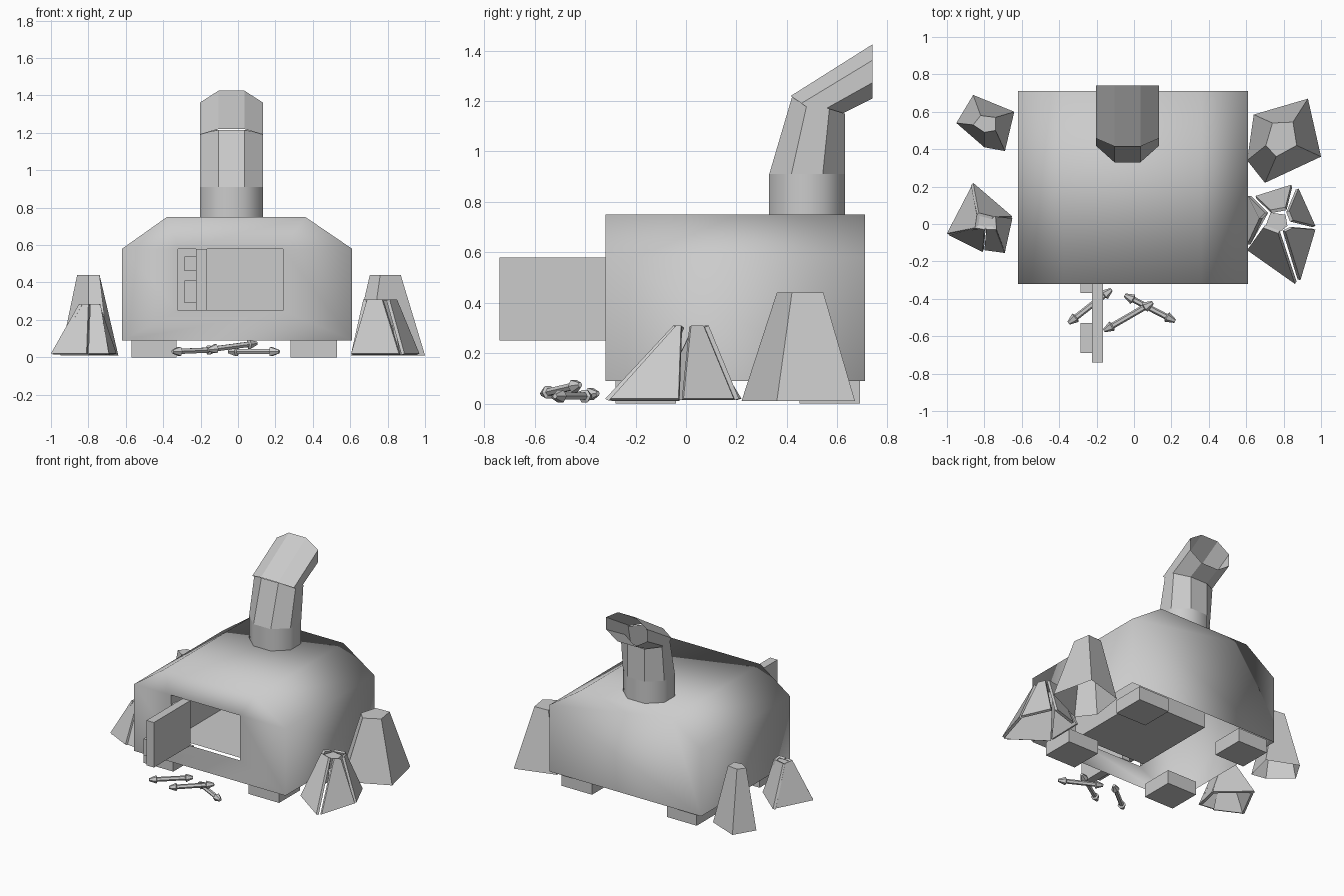
import bpy, math
from mathutils import Vector

if "Cube" in bpy.data.objects:
    bpy.data.objects.remove(bpy.data.objects["Cube"])


def mesh(name, verts, faces, smooth=False):
    me = bpy.data.meshes.new(name)
    me.from_pydata([tuple(v) for v in verts], [], faces)
    me.update()
    ob = bpy.data.objects.new(name, me)
    bpy.context.collection.objects.link(ob)
    for p in me.polygons:
        p.use_smooth = smooth
    return ob


def box(name, x0, x1, y0, y1, z0, z1):
    v = [(x, y, z) for z in (z0, z1) for y in (y0, y1) for x in (x0, x1)]
    f = [(0, 2, 3, 1), (4, 5, 7, 6), (0, 1, 5, 4),
         (1, 3, 7, 5), (3, 2, 6, 7), (2, 0, 4, 6)]
    return mesh(name, v, f)


def loft(name, rings, cap_start=False, cap_end=False, smooth=False):
    n = len(rings[0])
    verts = [p for r in rings for p in r]
    faces = []
    for k in range(len(rings) - 1):
        for i in range(n):
            j = (i + 1) % n
            faces.append((k * n + i, k * n + j, (k + 1) * n + j, (k + 1) * n + i))
    if cap_start:
        faces.append(tuple(reversed(range(n))))
    if cap_end:
        faces.append(tuple(range(len(verts) - n, len(verts))))
    return mesh(name, verts, faces, smooth)


# Stove body: six-sided profile run along y, door opening in front, open below
outer = [(-.62, .09), (.61, .09), (.61, .58), (.36, .75), (-.38, .75), (-.62, .58)]
hole = [(-.32, .25), (.24, .25), (.24, .58), (-.32, .58)]
verts = [(x, -.32, z) for x, z in outer] + [(x, .71, z) for x, z in outer]
verts += [(x, -.32, z) for x, z in hole]
faces = [(0, 1, 7 + 4, 6 + 4)]
p, q, r, s = 12, 13, 14, 15
faces = [(0, 1, q, p), (1, 2, r, q), (2, 3, r), (3, 4, s, r), (4, 5, s), (5, 0, p, s)]
faces += [((i + 1) % 6, i, i + 6, (i + 1) % 6 + 6) for i in range(1, 6)]
faces.append((11, 10, 9, 8, 7, 6))
mesh("stove_body", verts, faces, smooth=True)

# Firebox: inward-facing box behind the opening, floor set back slightly
fb = [(x, y, z) for y in (-.32, .35) for x, z in hole]
fb += [(-.32, -.285, .25), (.24, -.285, .25)]
mesh("firebox", fb, [(8, 9, 5, 4), (1, 2, 6, 5), (2, 3, 7, 6), (3, 0, 4, 7), (4, 5, 6, 7)])

# Feet
for sx, x0, x1 in (("left", -.57, -.33), ("right", .28, .53)):
    for sy, y0, y1 in (("front", -.28, -.04), ("back", .45, .69)):
        box(f"{sy}_{sx}_foot", x0, x1, y0, y1, 0.0, .10)

# Open door with hinges and handle
box("door", -.225, -.165, -.74, -.315, .25, .58)
box("upper_hinge", -.285, -.22, -.37, -.315, .46, .54)
box("lower_hinge", -.285, -.22, -.37, -.315, .29, .38)
box("door_handle", -.285, -.22, -.69, -.53, .29, .41)


# Chimney: octagonal pipe that bends backwards, open at the mouth
def octagon(front, back, cx=-.035, rx=.168):
    """Octagon whose front and back middles lie at the given (y, z)."""
    ring = []
    c = math.cos(math.pi / 8)
    for i in range(8):
        a = math.pi / 8 + i * math.pi / 4
        t = (math.sin(a) / c + 1) / 2
        ring.append((cx + rx * math.cos(a) / c,
                     front[0] + (back[0] - front[0]) * t,
                     front[1] + (back[1] - front[1]) * t))
    return ring


loft("chimney_base", [octagon((.33, .73), (.63, .73)), octagon((.33, .91), (.63, .91))], smooth=True)
loft("chimney_elbow", [octagon((.33, .91), (.63, .91)), octagon((.42, 1.215), (.63, 1.15))])
loft("chimney_mouth", [octagon((.415, 1.22), (.56, 1.12)), octagon((.74, 1.425), (.74, 1.21))])


# Tapered hollow rocks beside the stove
def rock(name, base, top, height, z0=.01):
    loft(name, [[(x, y, z0) for x, y in base], [(x, y, height) for x, y in top]], cap_end=True)


rock("back_right_rock",
     [(.93, .67), (.64, .585), (.605, .34), (.70, .22), (1.0, .36)],
     [(.85, .545), (.74, .54), (.705, .42), (.76, .36), (.87, .42)], .44)
rock("back_left_rock",
     [(-.86, .69), (-.95, .54), (-.80, .41), (-.69, .39), (-.64, .60)],
     [(-.82, .58), (-.86, .53), (-.80, .49), (-.74, .50), (-.74, .57)], .44)


# Rocks split into separate slabs, each leaning on a small cap
def split_rock(name, slabs, cap, height):
    for k, (a, b, c, d) in enumerate(slabs):
        mid = (Vector(a) + Vector(b) + Vector(c) + Vector(d)) / 4
        quad = [Vector((*a, .02)), Vector((*b, .02)), Vector((*c, height)), Vector((*d, height))]
        nrm = (quad[1] - quad[0]).cross(quad[3] - quad[0]).normalized()
        inner = [v - nrm * .018 for v in quad]
        for v in inner:
            v.z = max(v.z, .005)
        loft(f"{name}_slab_{k + 1}", [inner, quad], True, True)
    mesh(name + "_cap", [(x, y, height - .01) for x, y in cap], [tuple(range(len(cap)))])


split_rock("front_right_rock",
           [((.61, .15), (.605, -.11), (.67, .03), (.70, .06)),
            ((.84, .21), (.65, .15), (.73, .075), (.81, .09)),
            ((.97, -.01), (.88, .19), (.83, .07), (.85, .02)),
            ((.89, -.30), (.97, -.03), (.85, -.02), (.81, -.04)),
            ((.605, -.14), (.86, -.32), (.77, -.05), (.69, -.02))],
           [(.70, -.02), (.77, -.05), (.82, -.01), (.81, .05), (.73, .06)], .31)
split_rock("front_left_rock",
           [((-.65, .04), (-.86, .22), (-.83, .06), (-.75, .04)),
            ((-.87, .20), (-1.0, -.05), (-.85, -.02), (-.84, .05)),
            ((-.99, -.06), (-.81, -.15), (-.80, -.03), (-.85, -.02)),
            ((-.80, -.14), (-.69, -.155), (-.74, -.03), (-.79, -.03)),
            ((-.69, -.15), (-.65, .03), (-.74, .04), (-.735, -.03))],
           [(-.85, -.02), (-.80, -.03), (-.74, -.03), (-.75, .04), (-.83, .06)], .285)


# Firewood sticks with thickened pointed ends
def stick(name, a, b):
    a, b = Vector(a), Vector(b)
    d = b - a
    rot = d.to_track_quat('Z', 'Y')
    rings = []
    for t, rad in ((0, .010), (.16, .028), (.18, .016), (.82, .016), (.84, .028), (1, .010)):
        rings.append([a + d * t + rot @ Vector((rad * math.cos(i * math.pi / 3),
                                                rad * math.sin(i * math.pi / 3), 0))
                      for i in range(6)])
    loft(name, rings, True, True)


stick("stick_1", (-.35, -.53, .03), (-.12, -.35, .04))
stick("stick_2", (-.16, -.57, .04), (.10, -.42, .075))
stick("stick_3", (-.05, -.38, .03), (.22, -.52, .03))
